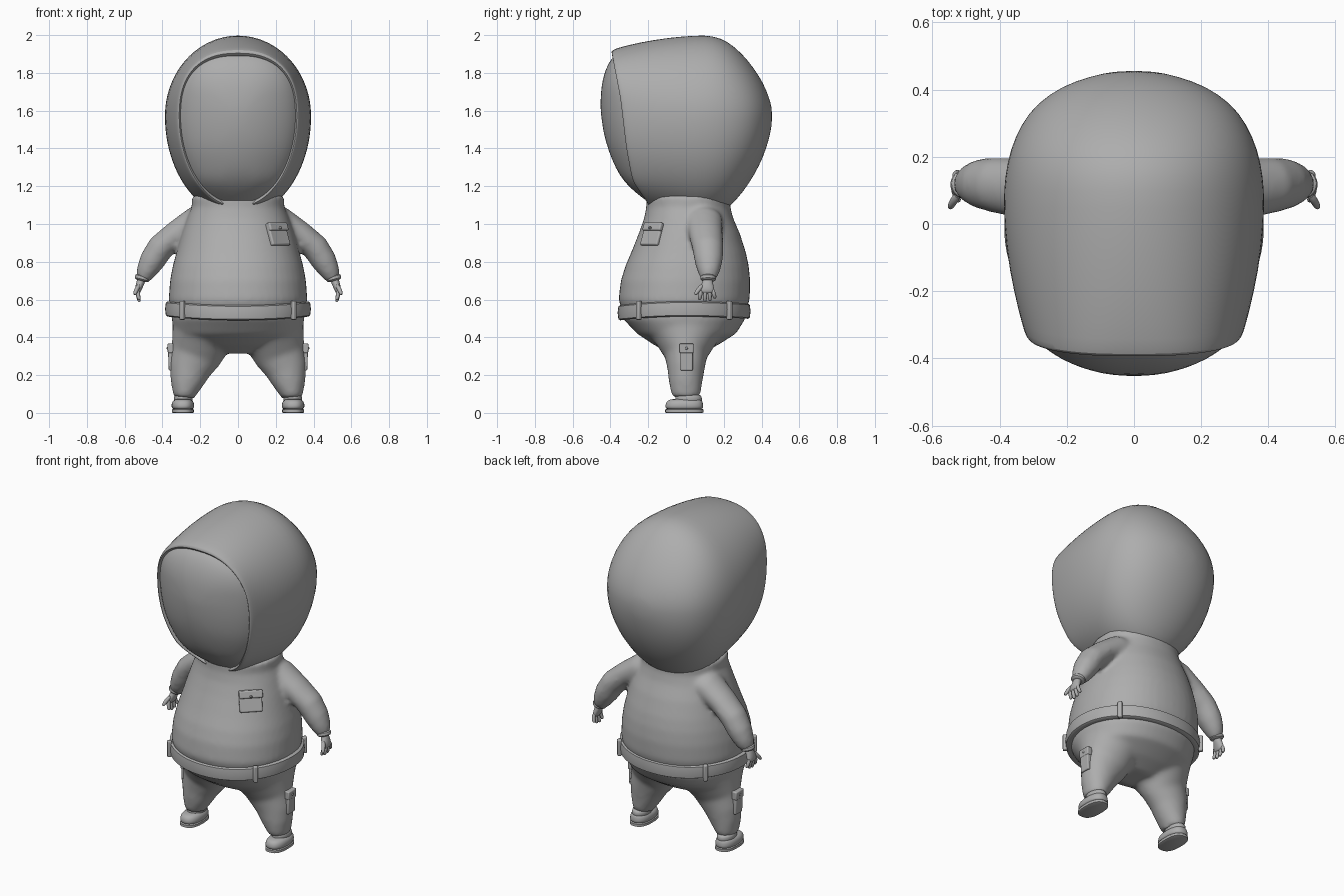
import bpy, bmesh, math
from mathutils import Vector, Matrix

if "Cube" in bpy.data.objects:
    bpy.data.objects.remove(bpy.data.objects["Cube"])

grey = bpy.data.materials.new("plain_grey")
grey.diffuse_color = (0.42, 0.42, 0.42, 1)
grey.use_nodes = True
grey.node_tree.nodes["Principled BSDF"].inputs["Base Color"].default_value = grey.diffuse_color


def oval(a, n=2.0):
    """Point on a unit superellipse."""
    c, s = math.cos(a), math.sin(a)
    return (math.copysign(abs(c) ** (2 / n), c), math.copysign(abs(s) ** (2 / n), s))


def angles(n):
    return [2 * math.pi * i / n for i in range(n)]


def interp(x, table):
    for (x0, y0), (x1, y1) in zip(table, table[1:]):
        if x <= x1:
            t = max(0, (x - x0) / (x1 - x0))
            return y0 + t * (y1 - y0)
    return table[-1][1]


def skin(bm, rings, loop=False, caps=(True, True)):
    """Bridge rings of points with quads."""
    vs = [[bm.verts.new(p) for p in r] for r in rings]
    pairs = list(zip(vs, vs[1:])) + ([(vs[-1], vs[0])] if loop else [])
    for a, b in pairs:
        for i in range(len(a)):
            j = (i + 1) % len(a)
            bm.faces.new((a[i], a[j], b[j], b[i]))
    if not loop:
        if caps[0]:
            bm.faces.new(vs[0])
        if caps[1]:
            bm.faces.new(vs[-1])


def stack(bm, rows, n=2.0, seg=48, cx=0):
    """Horizontal rings: z, half width, front y, back y."""
    skin(bm, [[(cx + w * p[0], (f + b) / 2 + (b - f) / 2 * p[1], z)
               for p in (oval(a, n) for a in angles(seg))] for z, w, f, b in rows])


def tube(bm, path, s=1, seg=20):
    """Rings along a path: x, y, z, radius, radius along y."""
    pts = [Vector((s * p[0], p[1], p[2])) for p in path]
    rings = []
    for i, p in enumerate(pts):
        d = (pts[min(i + 1, len(pts) - 1)] - pts[max(i - 1, 0)]).normalized()
        v = d.cross(Vector((0, 1, 0))).normalized()
        u = v.cross(d)
        rings.append([p + v * path[i][3] * math.cos(a) + u * path[i][4] * math.sin(a)
                      for a in angles(seg)])
    skin(bm, rings)


def box(bm, center, normal, size, lean=0.0):
    """Plate facing the normal; size is width, height, thickness."""
    n = Vector(normal).normalized()
    t = Vector((0, 0, 1)).cross(n).normalized()
    n = Matrix.Rotation(-lean, 3, t) @ n
    u = n.cross(t)
    m = Matrix((t, u, n)).transposed().to_4x4()
    m = Matrix.Translation(center) @ m @ Matrix.Diagonal((*size, 1))
    bmesh.ops.create_cube(bm, size=1, matrix=m)


def make(name, bm, subsurf=0, bevel=0, remesh=0, smooth=0):
    bmesh.ops.recalc_face_normals(bm, faces=bm.faces[:])
    me = bpy.data.meshes.new(name)
    bm.to_mesh(me)
    bm.free()
    ob = bpy.data.objects.new(name, me)
    bpy.context.collection.objects.link(ob)
    me.materials.append(grey)
    me.shade_smooth()
    if bevel:
        m = ob.modifiers.new("bevel", 'BEVEL')
        m.width, m.segments = bevel, 3
    if subsurf:
        m = ob.modifiers.new("subsurf", 'SUBSURF')
        m.levels = m.render_levels = subsurf
    if remesh:
        m = ob.modifiers.new("remesh", 'REMESH')
        m.mode, m.voxel_size, m.use_smooth_shade = 'VOXEL', remesh, True
        m = ob.modifiers.new("smooth", 'SMOOTH')
        m.factor, m.iterations = 0.5, smooth
    return ob


# Hood opening: front edge y by height
EDGE = [(1.08, -.19), (1.14, -.225), (1.22, -.285), (1.4, -.32), (1.66, -.35), (1.92, -.40)]


def egg(a, hw, top, bot, mid=1.57, n=2.0):
    x, z = oval(a, n if math.sin(a) > 0 else 2.0)
    return hw * x, mid + z * ((top - mid) if z > 0 else (mid - bot))


# Hood: rim folded inwards, then rings running to the back
rings = []
for blend, push, hw, top, bot, n in [
        (1, .06, .295, 1.875, 1.115, 2.5), (1, .015, .303, 1.888, 1.10, 2.5),
        (1, 0, .312, 1.905, 1.09, 2.45), (1, .008, .322, 1.922, 1.08, 2.4),
        (.9, 0, .333, 1.935, 1.075, 2.3), (.66, 0, .358, 1.963, 1.06, 2.15),
        (.33, 0, .382, 1.988, 1.045, 2.05), (0, 0, .39, 2.0, 1.03, 2)]:
    ring = []
    for a in angles(48):
        x, z = egg(a, hw, top, bot, n=n)
        ring.append((x, blend * interp(z, EDGE) + (1 - blend) * .06 + push, z))
    rings.append(ring)
for y, hw, top, bot in [(.14, .385, 1.998, 1.04), (.22, .37, 1.97, 1.075), (.30, .335, 1.90, 1.165),
                        (.36, .288, 1.825, 1.255), (.41, .215, 1.745, 1.355),
                        (.44, .13, 1.67, 1.45), (.456, .05, 1.61, 1.53)]:
    rings.append([(x, y, z) for x, z in (egg(a, hw, top, bot) for a in angles(48))])
bm = bmesh.new()
skin(bm, rings, caps=(False, True))
make("hood", bm, subsurf=1)

# Face: bulging cap filling the opening
rings = []
for r in (1, .93, .82, .68, .5, .3, .1):
    ring = []
    for a in angles(48):
        x, z = egg(a, .308 * r, 1.57 + .325 * r, 1.57 - .465 * r, n=2.5)
        ring.append((x, interp(z, EDGE) + .02 - .13 * (1 - r * r) ** .8, z))
    rings.append(ring)
bm = bmesh.new()
skin(bm, rings, caps=(False, True))
make("face", bm, subsurf=1)

# Shirt: torso and sleeves fused
bm = bmesh.new()
stack(bm, [(.53, .35, -.335, .315), (.6, .367, -.357, .337), (.7, .36, -.345, .34),
           (.78, .345, -.32, .332), (.85, .326, -.29, .317), (.95, .298, -.25, .285),
           (1.03, .27, -.222, .25), (1.09, .245, -.21, .235), (1.15, .245, -.21, .235)], 2.15)
for s in (1, -1):
    tube(bm, [(.12, .09, 1.03, .08, .1), (.23, .095, 1.01, .08, .1), (.33, .105, .945, .07, .09),
              (.41, .115, .875, .072, .083), (.455, .12, .805, .068, .075),
              (.485, .12, .75, .055, .06), (.506, .118, .705, .036, .038)], s)
make("shirt", bm, remesh=.013, smooth=8)

# Trousers: rounded seat and tapered legs fused
bm = bmesh.new()
stack(bm, [(.57, .35, -.335, .315), (.5, .352, -.335, .315), (.42, .335, -.26, .265),
           (.36, .27, -.17, .17), (.315, .15, -.08, .08)], 2.1)
for s in (1, -1):
    tube(bm, [(.18, 0, .45, .17, .22), (.2, 0, .37, .155, .16), (.225, 0, .3, .135, .112),
              (.255, 0, .23, .112, .098), (.272, -.002, .16, .088, .088),
              (.284, 0, .105, .064, .078), (.286, 0, .082, .055, .07)], s, 28)
make("trousers", bm, remesh=.013, smooth=8)

# Belt: rounded band that sags a little at the front
bm = bmesh.new()
rings = []
for o, dz in [(-.02, -.036), (.012, -.04), (.022, -.034), (.026, 0), (.022, .034), (.012, .04), (-.02, .036)]:
    rings.append([((.36 + o) * x, -.01 + (.326 + o) * y, .55 + dz - .02 * y * y * (1 if y < 0 else .6))
                  for x, y in (oval(a, 2.1) for a in angles(64))])
skin(bm, rings, loop=True)
make("belt", bm)

# Belt loops
bm = bmesh.new()
for s in (1, -1):
    for t in (1, -1):
        box(bm, (s * .295, -.01 + t * .24, .543), (s * .75, t * .72, 0), (.026, .1, .026))
make("belt_loops", bm, bevel=.007)

# Chest pocket with flap and button
bm = bmesh.new()
nrm = Vector((.69, -.72, 0)).normalized()
pos = Vector((.211, -.178, .945))
box(bm, pos, nrm, (.13, .125, .026), .36)
box(bm, pos + nrm * .006 + Vector((-.005, .008, .04)), nrm, (.134, .045, .026), .36)
box(bm, pos + nrm * .018 + Vector((0, 0, .035)), nrm, (.016, .016, .016), .36)
make("chest_pocket", bm, bevel=.01)

# Thigh pockets with flaps
bm = bmesh.new()
for s in (1, -1):
    box(bm, (s * .352, .003, .29), (s, 0, 0), (.066, .13, .034), -.04)
    box(bm, (s * .356, .003, .342), (s, 0, 0), (.074, .05, .034), -.04)
    box(bm, (s * .372, .003, .342), (s, 0, 0), (.014, .014, .012), -.04)
make("thigh_pockets", bm, bevel=.012)

# Cuffs, hands, ankles and shoes
cuffs, hands, ankles, shoes, soles = (bmesh.new() for _ in range(5))
for s in (1, -1):
    tube(cuffs, [(.502, .118, .73, .03, .03), (.504, .118, .722, .042, .043),
                 (.509, .117, .705, .042, .043), (.511, .117, .697, .03, .03)], s)
    tube(hands, [(.508, .117, .715, .024, .026), (.516, .115, .69, .022, .028),
                 (.526, .112, .662, .02, .04), (.53, .11, .642, .016, .04), (.53, .11, .632, .008, .03)], s, 12)
    for y0, y1, z1 in ((.082, .072, .597), (.103, .1, .588), (.124, .127, .592), (.14, .153, .605)):
        tube(hands, [(.528, y0, .66, .011, .011), (.532, (y0 + y1) / 2, .63, .012, .012),
                     (.524, y1, z1 + .008, .011, .011), (.52, y1, z1, .006, .006)], s, 8)
    tube(hands, [(.522, .09, .68, .012, .014), (.537, .068, .655, .013, .013),
                 (.546, .052, .632, .011, .011), (.547, .048, .624, .006, .006)], s, 8)
    stack(ankles, [(.05, .045, -.05, .08), (.065, .05, -.058, .085), (.085, .05, -.058, .085),
                   (.1, .045, -.05, .075)], 2, 24, s * .29)
    stack(soles, [(0, .052, -.104, .086), (.003, .058, -.11, .092), (.018, .058, -.11, .092),
                  (.021, .05, -.1, .085)], 2.6, 32, s * .292)
    stack(shoes, [(.015, .054, -.105, .088), (.03, .06, -.11, .092), (.05, .06, -.108, .09),
                  (.066, .052, -.098, .086), (.075, .034, -.075, .07)], 2.4, 32, s * .292)
make("cuffs", cuffs, subsurf=1)
make("hands", hands, subsurf=1)
make("ankles", ankles, subsurf=1)
make("shoes", shoes, subsurf=1)
make("soles", soles)

# Keep hard corners crisp
for ob in bpy.context.collection.objects:
    ob.data.set_sharp_from_angle(angle=math.radians(50))
